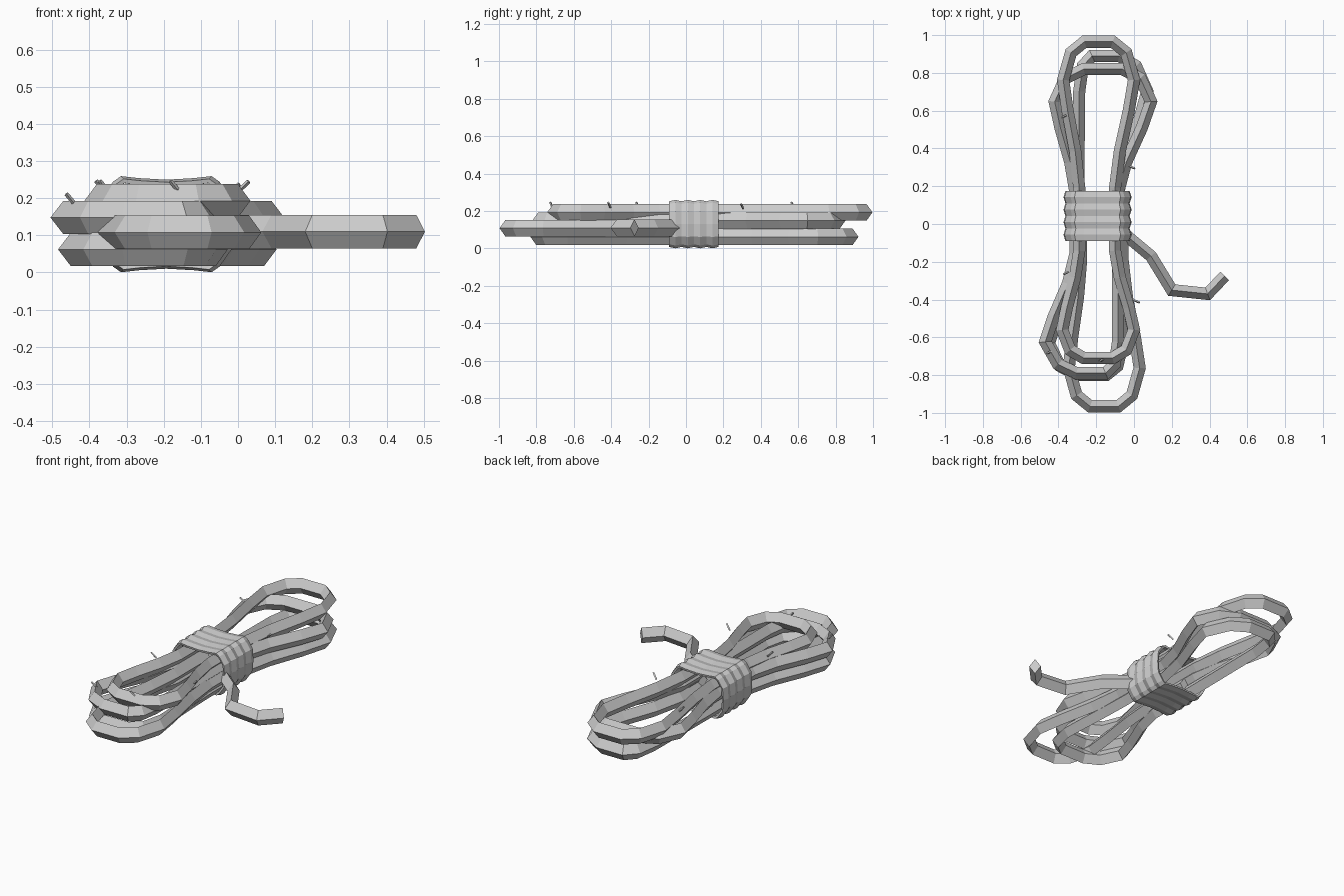
import bpy, bmesh, math
from mathutils import Vector

default_cube = bpy.data.objects.get("Cube")
if default_cube:
    bpy.data.objects.remove(default_cube, do_unlink=True)

grey = bpy.data.materials.new("rope_grey")
grey.use_nodes = True
colour = (0.6, 0.6, 0.6, 1)
grey.diffuse_color = colour
grey.node_tree.nodes["Principled BSDF"].inputs["Base Color"].default_value = colour

ROPE_HALF_WIDTH = 0.032
ROPE_HALF_HEIGHT = 0.045


def finish(name, bm):
    """Turn a bmesh into a flat shaded grey object."""
    bmesh.ops.recalc_face_normals(bm, faces=bm.faces)
    mesh = bpy.data.meshes.new(name)
    bm.to_mesh(mesh)
    bm.free()
    mesh.materials.append(grey)
    obj = bpy.data.objects.new(name, mesh)
    bpy.context.collection.objects.link(obj)
    return obj


def skin(bm, rings, closed):
    """Join neighbouring vertex rings with quads."""
    count = len(rings)
    sides = len(rings[0])
    for i in range(count if closed else count - 1):
        a, b = rings[i], rings[(i + 1) % count]
        for k in range(sides):
            n = (k + 1) % sides
            bm.faces.new((a[k], a[n], b[n], b[k]))


def rope(name, path, height, closed=False):
    """Sweep a diamond section along a level path with mitred corners."""
    bm = bmesh.new()
    points = [Vector((x, y, height)) for x, y in path]
    up = Vector((0, 0, ROPE_HALF_HEIGHT))
    last = len(points) - 1
    rings = []
    for i, p in enumerate(points):
        before = points[i - 1] if closed or i > 0 else None
        after = points[(i + 1) % len(points)] if closed or i < last else None
        into = (p - before).normalized() if before else (after - p).normalized()
        out = (after - p).normalized() if after else into
        along = (into + out).normalized()
        side = Vector((along.y, -along.x, 0))
        side *= ROPE_HALF_WIDTH / max(along.dot(out), 0.7)
        rings.append([bm.verts.new(p + d) for d in (side, up, -side, -up)])
    skin(bm, rings, closed)
    if not closed:
        bm.faces.new(rings[0])
        bm.faces.new(rings[-1])
    return finish(name, bm)


def bight(tip, left, right, necks, lean=0.0):
    """Teardrop end of a loop, from the left neck round the tip to the right.
    The lean slides the flat of the tip sideways."""
    middle, half = (left + right) / 2, (right - left) / 2

    def flank(wide, neck):
        swell = ((0.0, 0.2), (0.25, 0.4), (0.72, 0.62), (1.0, 0.79))
        return [(neck + (wide - neck) * t, tip * v) for t, v in swell]

    crown = [(middle + half * u + lean * s, tip * v)
             for u, v, s in ((-0.78, 0.94, 0.5), (-0.4, 1, 1), (0.4, 1, 1), (0.78, 0.94, 0.5))]
    return flank(left, necks[0]) + crown + flank(right, necks[1])[::-1]


def coil(name, height, necks, back, front):
    """A whole closed loop made of a back and a front bight."""
    path = bight(necks=necks, **back) + bight(necks=necks, **front)[::-1]
    return rope(name, path, height, closed=True)


# Stacked coils, from the top down
coil("top_coil", 0.193, (-0.29, -0.1),
     back=dict(tip=0.965, left=-0.375, right=0.0),
     front=dict(tip=-0.71, left=-0.38, right=0.0))
coil("middle_coil", 0.148, (-0.31, -0.085),
     back=dict(tip=0.82, left=-0.42, right=0.09),
     front=dict(tip=-0.79, left=-0.47, right=-0.085, lean=0.05))
coil("bottom_coil", 0.062, (-0.295, -0.08),
     back=dict(tip=0.89, left=-0.29, right=0.07, lean=-0.04),
     front=dict(tip=-0.8, left=-0.45, right=-0.06, lean=0.03))

# Long front bight and loose tail
necks = (-0.28, -0.06)
long_path = [(necks[0], 0.1)] + bight(-0.965, -0.345, 0.03, necks) + [(necks[1], 0.1)]
rope("long_front_bight", long_path, 0.108)
rope("loose_tail", [(-0.1, 0.0), (-0.03, -0.07), (0.09, -0.17), (0.2, -0.35),
                    (0.39, -0.37), (0.48, -0.275)], 0.11)

# Ribbed binding wrapped around the waist of the bundle
quarter = ((0, 0.113), (0.07, 0.117), (0.115, 0.122), (0.135, 0.108), (0.165, 0.065), (0.17, 0))
outline = {(x * sx, z * sz) for x, z in quarter for sx in (-1, 1) for sz in (-1, 1)}
outline = sorted(outline, key=lambda p: math.atan2(p[1], p[0]))
bm = bmesh.new()
rings = []
steps = 16
for i in range(steps + 1):
    y = -0.09 + 0.265 * i / steps
    swell = 1 + 0.03 * (1 - math.cos(math.tau * i / 4))
    rings.append([bm.verts.new((-0.193 + x * swell, y, 0.13 + z * swell))
                  for x, z in outline])
skin(bm, rings, False)
binding = finish("binding", bm)
shell = binding.modifiers.new("thickness", "SOLIDIFY")
shell.thickness = 0.012
shell.offset = -1

# Frayed fibres standing out of the rope
fibres = {
    "left_front": (-0.36, -0.26, 0.232),
    "left_back": (-0.37, 0.57, 0.232),
    "left_tip": (-0.45, -0.68, 0.197),
    "right_front": (0.015, -0.41, 0.232),
    "front_tip": (-0.17, -0.72, 0.232),
    "right_back": (-0.01, 0.3, 0.225),
}
for place, spot in fibres.items():
    lean = 0.8 if place.startswith("right") else -0.7
    bpy.ops.mesh.primitive_cylinder_add(vertices=4, radius=0.006, depth=0.04,
                                        location=spot, rotation=(0.3, lean, 0))
    fibre = bpy.context.object
    fibre.name = place + "_fibre"
    fibre.data.materials.append(grey)
